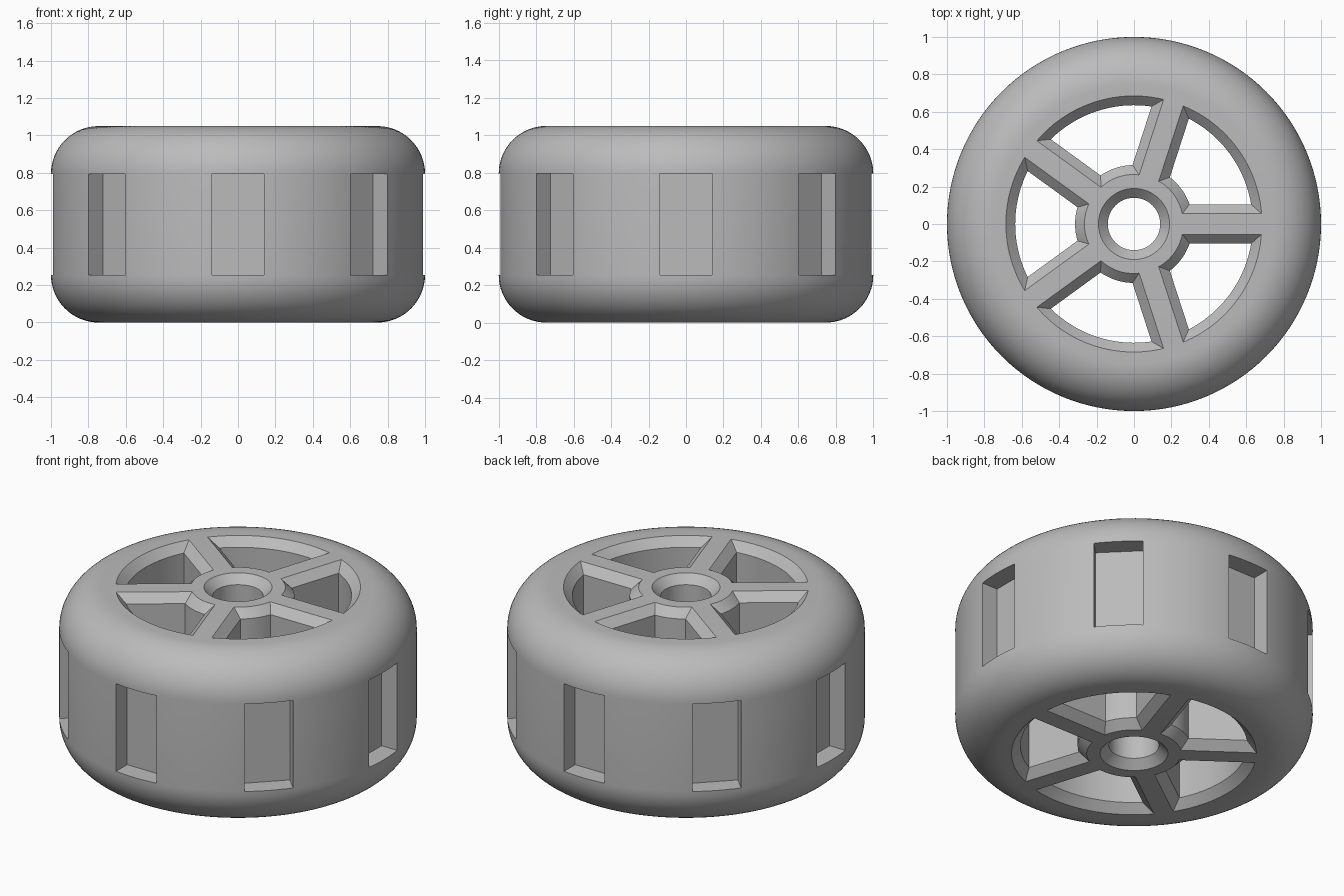
import bpy
import bmesh
import math
from mathutils import Matrix

HEIGHT = 1.05
FILLET = 0.255
CHAMFER = 0.05
SPOKES = 5
SLOTS = 8
SEGMENTS = 128

default_cube = bpy.data.objects.get("Cube")
if default_cube:
    bpy.data.objects.remove(default_cube, do_unlink=True)

grey = bpy.data.materials.new("light_grey")
grey.use_nodes = True
colour = (0.5, 0.5, 0.5, 1)
grey.diffuse_color = colour
grey.node_tree.nodes["Principled BSDF"].inputs["Base Color"].default_value = colour


def finish(name, bm):
    """Turn a bmesh into a grey object in the scene."""
    bmesh.ops.recalc_face_normals(bm, faces=bm.faces)
    mesh = bpy.data.meshes.new(name)
    bm.to_mesh(mesh)
    bm.free()
    mesh.materials.append(grey)
    obj = bpy.data.objects.new(name, mesh)
    bpy.context.collection.objects.link(obj)
    return obj


def bridge(bm, rings):
    """Join neighbouring rings of equal length with quads."""
    for a, b in zip(rings, rings[1:]):
        for i in range(len(a)):
            j = (i + 1) % len(a)
            bm.faces.new((a[i], a[j], b[j], b[i]))


def polar(r, angle):
    return r * math.cos(angle), r * math.sin(angle)


def make_wheel():
    """Lathe of the rounded tyre section with a chamfered bore."""
    bore = 0.14
    profile = [(bore, CHAMFER), (bore + CHAMFER, 0)]
    for centre, start in ((FILLET, -90), (HEIGHT - FILLET, 0)):
        for k in range(17):
            x, z = polar(FILLET, math.radians(start + 90 * k / 16))
            profile.append((1 - FILLET + x, centre + z))
    profile += [(bore + CHAMFER, HEIGHT), (bore, HEIGHT - CHAMFER)]
    bm = bmesh.new()
    rings = [[bm.verts.new((*polar(r, math.tau * i / SEGMENTS), z))
              for i in range(SEGMENTS)] for r, z in profile]
    bridge(bm, rings + rings[:1])
    return finish("wheel", bm)


def window_outline(grow):
    """Sector between two spokes, enlarged on every side by grow."""
    points = []
    half_spoke = 0.105 - grow
    for r, direction in ((0.635 + grow, 1), (0.315 - grow, -1)):
        start = math.asin(half_spoke / r)
        end = math.tau / SPOKES - start
        arc = [start + (end - start) * k / 24 for k in range(25)]
        points += [polar(r, a) for a in arc[::direction]]
    return points


def make_windows():
    """Cutter for the openings, flared at both faces to make the chamfers."""
    bm = bmesh.new()
    over = 0.02
    levels = ((-over, CHAMFER + over), (CHAMFER, 0),
              (HEIGHT - CHAMFER, 0), (HEIGHT + over, CHAMFER + over))
    for n in range(SPOKES):
        turn = Matrix.Rotation(math.tau * n / SPOKES, 3, "Z")
        rings = []
        for z, grow in levels:
            ring = [bm.verts.new((x, y, z)) for x, y in window_outline(grow)]
            for v in ring:
                v.co = turn @ v.co
            rings.append(ring)
        bridge(bm, rings)
        bm.faces.new(rings[0])
        bm.faces.new(rings[-1])
    return finish("window_cutter", bm)


def make_slots():
    """Cutter for the flat-bottomed pockets around the tread."""
    bm = bmesh.new()
    floor, outside = 0.883, 1.1
    size = (outside - floor, 0.277, 0.54)
    for n in range(SLOTS):
        place = (Matrix.Rotation(math.tau * n / SLOTS, 4, "Z")
                 @ Matrix.Translation(((floor + outside) / 2, 0, HEIGHT / 2))
                 @ Matrix.Diagonal((*size, 1)))
        bmesh.ops.create_cube(bm, size=1, matrix=place)
    return finish("slot_cutter", bm)


# Cut the openings and the tread pockets out of the wheel
wheel = make_wheel()
cutters = [make_windows(), make_slots()]
bpy.ops.object.select_all(action="DESELECT")
wheel.select_set(True)
bpy.context.view_layer.objects.active = wheel
for cutter in cutters:
    cut = wheel.modifiers.new("cut", "BOOLEAN")
    cut.operation = "DIFFERENCE"
    cut.solver = "EXACT"
    cut.object = cutter
    bpy.ops.object.modifier_apply(modifier=cut.name)
for cutter in cutters:
    bpy.data.objects.remove(cutter, do_unlink=True)

# Smooth the round surfaces and keep the cut edges crisp
bpy.ops.object.shade_smooth_by_angle(angle=math.radians(25))
